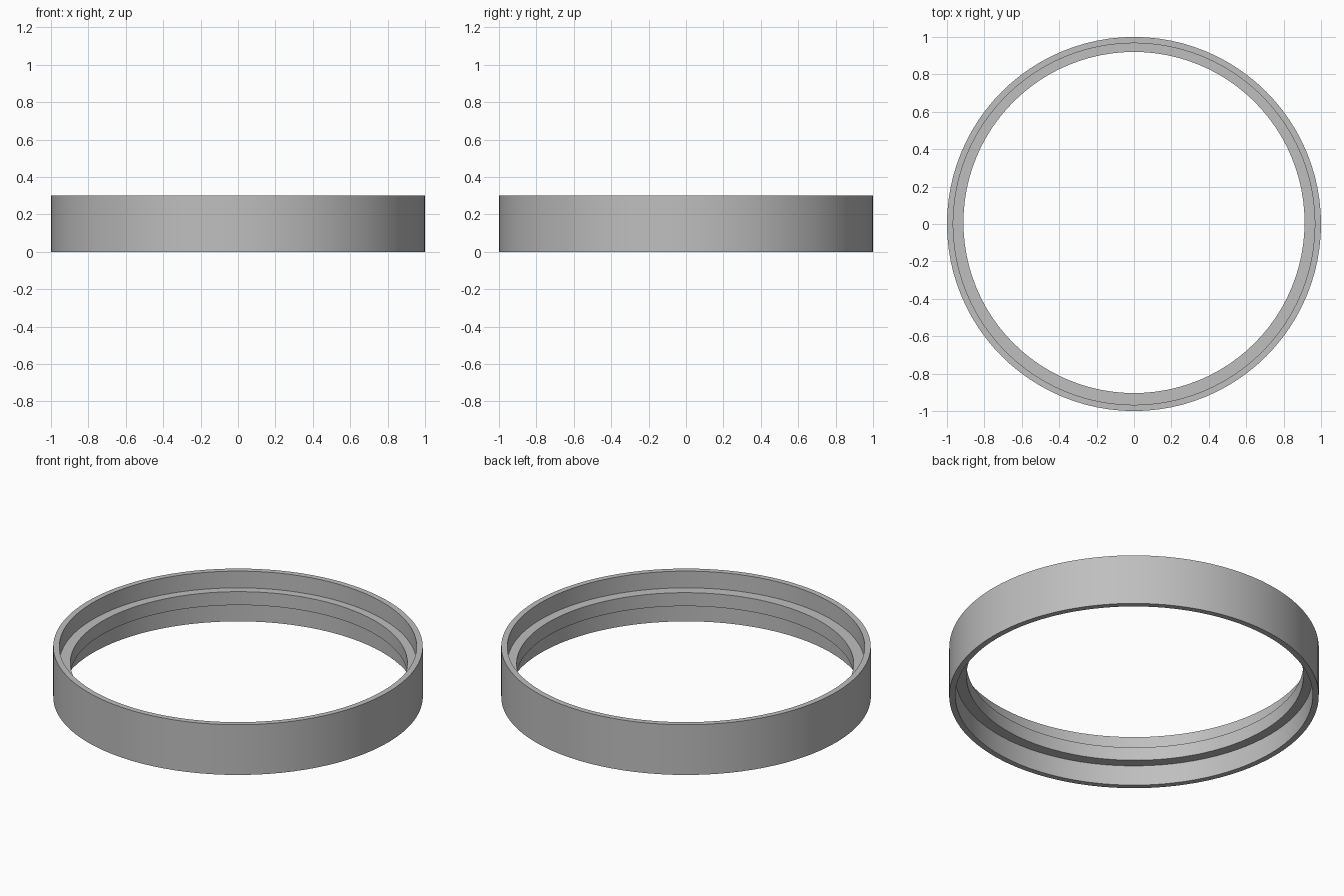
import bpy
import bmesh
from math import cos, sin, tau

cube = bpy.data.objects.get("Cube")
if cube:
    bpy.data.objects.remove(cube, do_unlink=True)

SEGMENTS = 96
HEIGHT = 0.30
OUTER, RECESS, BORE = 1.0, 0.967, 0.912
LEDGE_LOW, LEDGE_HIGH = 0.12, 0.20
BORE_SHIFT = 0.008  # the bore sits slightly towards the back

# Closed cross-section: radius, height, shift along y
profile = [
    (OUTER, 0, 0),
    (OUTER, HEIGHT, 0),
    (RECESS, HEIGHT, 0),
    (RECESS, LEDGE_HIGH, 0),
    (BORE, LEDGE_HIGH, BORE_SHIFT),
    (BORE, LEDGE_LOW, BORE_SHIFT),
    (RECESS, LEDGE_LOW, 0),
    (RECESS, 0, 0),
]

# Sweep the cross-section into a stepped ring
bm = bmesh.new()
loops = []
for radius, z, shift in profile:
    loops.append([
        bm.verts.new((radius * cos(tau * i / SEGMENTS),
                      radius * sin(tau * i / SEGMENTS) + shift, z))
        for i in range(SEGMENTS)
    ])
for k, low in enumerate(loops):
    high = loops[(k + 1) % len(loops)]
    for i in range(SEGMENTS):
        j = (i + 1) % SEGMENTS
        bm.faces.new((low[i], low[j], high[j], high[i]))
bmesh.ops.recalc_face_normals(bm, faces=bm.faces)

mesh = bpy.data.meshes.new("stepped_ring")
bm.to_mesh(mesh)
bm.free()
ring = bpy.data.objects.new("stepped_ring", mesh)
bpy.context.collection.objects.link(ring)

# Plain grey finish
grey = bpy.data.materials.new("plain_grey")
grey.use_nodes = True
colour = (0.52, 0.52, 0.52, 1)
grey.diffuse_color = colour
grey.node_tree.nodes["Principled BSDF"].inputs["Base Color"].default_value = colour
mesh.materials.append(grey)

# Smooth walls with crisp step edges
bpy.ops.object.select_all(action="DESELECT")
ring.select_set(True)
bpy.context.view_layer.objects.active = ring
bpy.ops.object.shade_smooth_by_angle()
